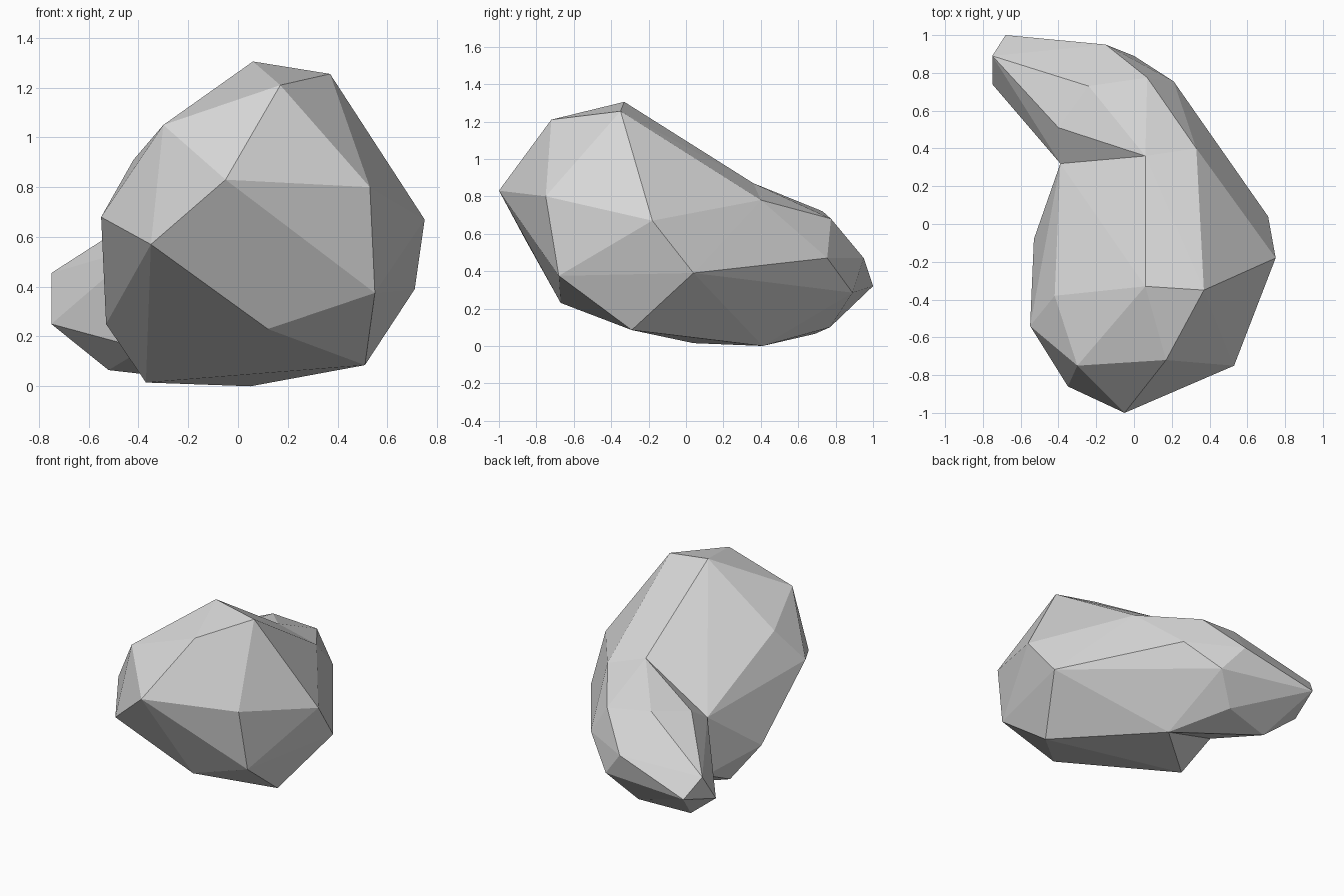
import bpy
import bmesh
from mathutils import Vector

old_cube = bpy.data.objects.get("Cube")
if old_cube:
    bpy.data.objects.remove(old_cube, do_unlink=True)

stone = bpy.data.materials.new("stone grey")
stone.use_nodes = True
stone_color = (0.68, 0.68, 0.68, 1.0)
stone.diffuse_color = stone_color
stone.node_tree.nodes["Principled BSDF"].inputs["Base Color"].default_value = stone_color

# Corners of the chunky front half of the boulder
front_corners = [
    (-.05, -1, .83), (.53, -.75, .8), (.55, -.68, .375), (.12, -.67, .23),
    (-.35, -.86, .57), (-.55, -.54, .68), (-.3, -.75, 1.05), (.17, -.72, 1.21),
    (.06, -.33, 1.305), (.37, -.35, 1.255), (.75, -.18, .67), (-.42, -.38, .91),
    (-.53, -.08, .25), (-.37, .04, .015), (.51, -.29, .085),
]
# Waist where the boulder bends, shared by both halves
waist_corners = [
    (.06, .36, .87), (.33, .4, .78), (.71, .04, .39), (.05, .41, 0),
    (-.38, .32, .15), (-.39, .32, .56),
]
# Corners of the tapering rear half, which hooks to one side
rear_corners = [
    (.21, .755, .47), (.07, .775, .68), (-.24, .73, .72), (-.4, .51, .68),
    (-.15, .95, .47), (0, .89, .285), (-.17, .77, .1), (-.52, .69, .065),
    (-.75, .74, .25), (-.75, .89, .455), (-.68, 1, .32),
]


def add_half(bm, corners):
    """Wrap one half in flat facets, leaving it open at the waist."""
    waist = [bm.verts.new(Vector(p)) for p in waist_corners]
    verts = waist + [bm.verts.new(Vector(p)) for p in corners]
    bmesh.ops.convex_hull(bm, input=verts, use_existing_faces=False)
    inner = [f for f in bm.faces if all(v in waist for v in f.verts)]
    bmesh.ops.delete(bm, geom=inner, context="FACES")


# Build both halves and weld them along the waist
bm = bmesh.new()
add_half(bm, front_corners)
add_half(bm, rear_corners)
bmesh.ops.remove_doubles(bm, verts=bm.verts[:], dist=0.001)
loose_edges = [e for e in bm.edges if not e.link_faces]
bmesh.ops.delete(bm, geom=loose_edges, context="EDGES")
bmesh.ops.holes_fill(bm, edges=[e for e in bm.edges if e.is_boundary], sides=0)
bmesh.ops.recalc_face_normals(bm, faces=bm.faces[:])

mesh = bpy.data.meshes.new("boulder")
bm.to_mesh(mesh)
bm.free()
mesh.materials.append(stone)
boulder = bpy.data.objects.new("boulder", mesh)
bpy.context.collection.objects.link(boulder)
